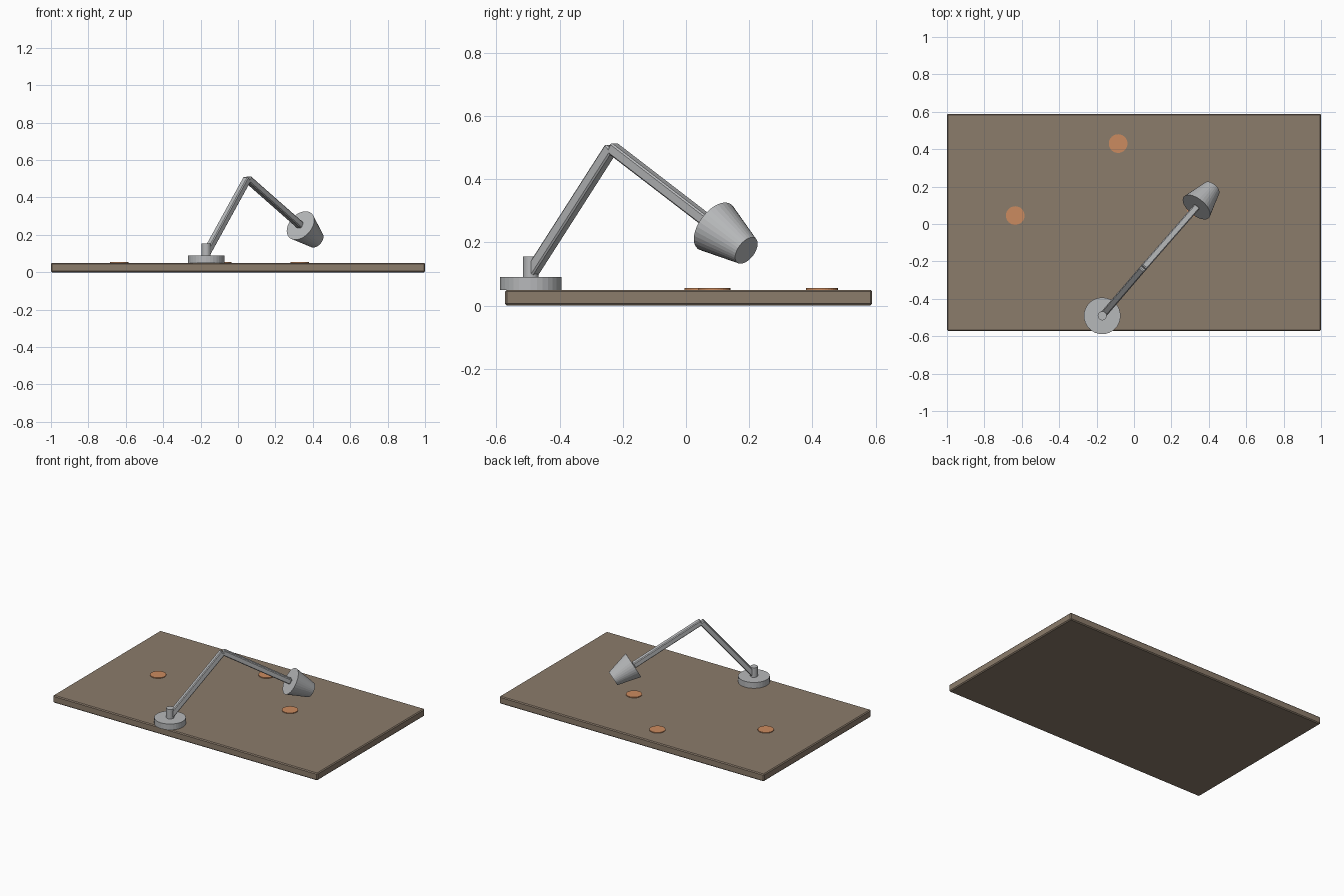
import bpy
from mathutils import Vector, Matrix

cube = bpy.data.objects.get("Cube")
if cube:
    bpy.data.objects.remove(cube, do_unlink=True)


def material(name, color):
    mat = bpy.data.materials.new(name)
    mat.use_nodes = True
    mat.diffuse_color = (*color, 1)
    mat.node_tree.nodes["Principled BSDF"].inputs["Base Color"].default_value = (*color, 1)
    return mat


brown = material("brown_wood", (0.26, 0.20, 0.147))
grey = material("grey_metal", (0.47, 0.48, 0.49))
orange = material("orange_coaster", (0.60, 0.26, 0.115))


def finish(name, mat, bevel=0):
    obj = bpy.context.object
    obj.name = name
    obj.data.materials.append(mat)
    if bevel:
        mod = obj.modifiers.new("edge", "BEVEL")
        mod.width = bevel
        mod.segments = 1
    return obj


def aim(start, end):
    """Frame between two points: local z runs along them, local x stays level."""
    axis = (end - start).normalized()
    side = axis.cross(Vector((0, 0, 1))).normalized()
    frame = Matrix((side, axis.cross(side), axis)).transposed().to_4x4()
    return Matrix.Translation((start + end) / 2) @ frame


def disc(name, mat, center, radius, bottom, top):
    bpy.ops.mesh.primitive_cylinder_add(
        vertices=32, radius=radius, depth=top - bottom,
        location=(*center, (bottom + top) / 2))
    return finish(name, mat)


def arm(name, start, end, width=0.036):
    bpy.ops.mesh.primitive_cube_add(size=1)
    obj = finish(name, grey, 0.005)
    obj.data.transform(Matrix.Diagonal((width, width, (end - start).length, 1)))
    obj.matrix_world = aim(start, end)


# Tabletop with a thin chamfer
bpy.ops.mesh.primitive_cube_add(size=1, location=(0, 0.0085, 0.025))
top = finish("tabletop", brown, 0.006)
top.data.transform(Matrix.Diagonal((2, 1.161, 0.05, 1)))

# Coasters lying on the tabletop
for i, spot in enumerate([(-0.635, 0.045), (-0.085, 0.43), (0.33, 0.09)]):
    disc(f"coaster_{i + 1}", orange, spot, 0.05, 0.05, 0.055)

# Lamp base and post
foot = (-0.17, -0.491)
disc("lamp_base", grey, foot, 0.098, 0.05, 0.09)
disc("lamp_post", grey, foot, 0.024, 0.09, 0.155)

# Two jointed arms
elbow = Vector((0.05, -0.235, 0.50))
shade_back = Vector((0.334, 0.09, 0.25))
shade_tip = Vector((0.417, 0.191, 0.174))
arm("lower_arm", Vector((*foot, 0.10)), elbow)
arm("upper_arm", elbow, shade_back)

# Tapered shade, wide end towards the arm
bpy.ops.mesh.primitive_cone_add(
    vertices=32, radius1=0.088, radius2=0.048, depth=(shade_tip - shade_back).length)
finish("lamp_shade", grey).matrix_world = aim(shade_back, shade_tip)
